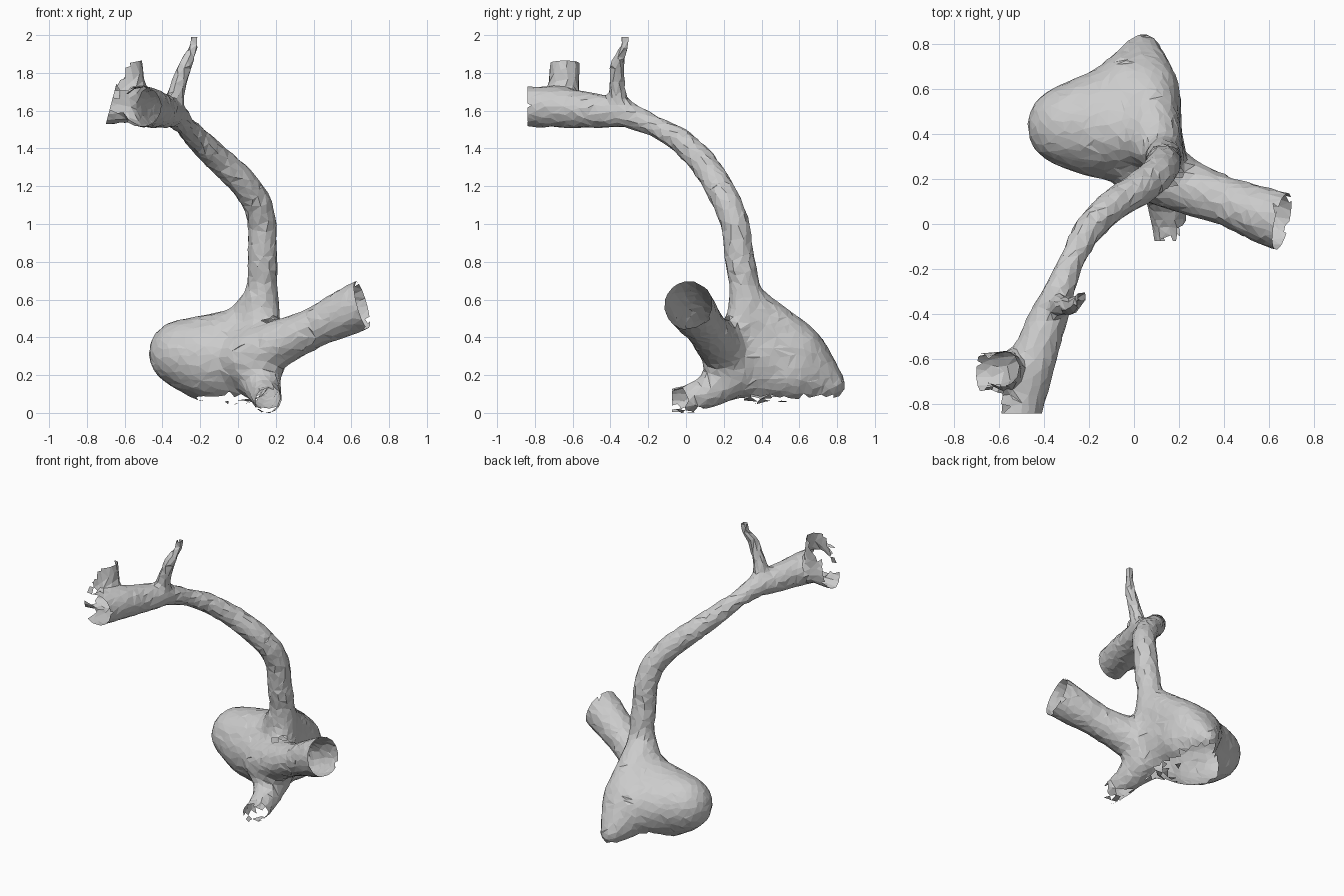
import bpy, bmesh, math, random
from mathutils import Vector

random.seed(4)
bm = bmesh.new()


def ball_points(x, y, z, r, n=110):
    pts = []
    for i in range(n):
        h = 1 - 2 * (i + 0.5) / n
        a = i * 2.399963
        s = math.sqrt(1 - h * h)
        pts.append(Vector((x + r * s * math.cos(a), y + r * s * math.sin(a), z + r * h)))
    return pts


def hull(*balls):
    """Closed convex skin around a few balls (x, y, z, radius)."""
    verts = [bm.verts.new(p) for b in balls for p in ball_points(*b)]
    res = bmesh.ops.convex_hull(bm, input=verts)
    inner = [g for g in res["geom_interior"] if isinstance(g, bmesh.types.BMVert)]
    bmesh.ops.delete(bm, geom=inner, context='VERTS')


def tube(*balls):
    for a, b in zip(balls, balls[1:]):
        hull(a, b)


# swollen sac: left lobe, belly, back
hull((-0.295, 0.435, 0.325, 0.185), (-0.15, 0.43, 0.295, 0.233), (-0.04, 0.53, 0.29, 0.20),
     (0.05, 0.4, 0.42, 0.155), (0.0, 0.4, 0.24, 0.195), (0.07, 0.32, 0.3, 0.15),
     (0.06, 0.58, 0.34, 0.15))
# pointed back tip
hull((0.04, 0.775, 0.155, 0.08), (-0.02, 0.57, 0.30, 0.19), (0.07, 0.6, 0.34, 0.135),
     (0.05, 0.55, 0.22, 0.16))
# neck shoulder
hull((0.12, 0.31, 0.63, 0.085), (0.05, 0.42, 0.43, 0.155), (0.06, 0.56, 0.38, 0.14))

# long curved vessel
tube((0.12, 0.32, 0.5, 0.11), (0.13, 0.31, 0.68, 0.085), (0.13, 0.28, 0.85, 0.079),
     (0.13, 0.265, 1.0, 0.078), (0.105, 0.22, 1.12, 0.078), (0.02, 0.155, 1.24, 0.077),
     (-0.10, 0.08, 1.35, 0.072), (-0.21, -0.03, 1.455, 0.066), (-0.28, -0.17, 1.53, 0.055),
     (-0.34, -0.32, 1.595, 0.072), (-0.39, -0.44, 1.605, 0.09), (-0.47, -0.66, 1.625, 0.108),
     (-0.53, -0.89, 1.635, 0.108))

# thin upright twig
tube((-0.34, -0.35, 1.62, 0.055), (-0.325, -0.365, 1.72, 0.045), (-0.275, -0.365, 1.86, 0.037),
     (-0.235, -0.325, 1.95, 0.025), (-0.225, -0.32, 2.05, 0.024))

# flared side mouth
hull((-0.48, -0.64, 1.64, 0.085), (-0.70, -0.66, 1.62, 0.085), (-0.70, -0.66, 1.68, 0.08))
hull((-0.57, -0.65, 1.68, 0.085), (-0.585, -0.64, 1.87, 0.08))

# right hand vessel
tube((0.05, 0.26, 0.3, 0.16), (0.2, 0.18, 0.37, 0.13), (0.4, 0.105, 0.46, 0.107),
     (0.6, 0.03, 0.555, 0.128), (0.76, -0.02, 0.63, 0.135))

# low front stub
tube((0.1, 0.26, 0.22, 0.13), (0.145, 0.1, 0.11, 0.09), (0.155, 0.0, 0.08, 0.075),
     (0.155, -0.13, 0.07, 0.058))

bmesh.ops.recalc_face_normals(bm, faces=bm.faces)
mesh = bpy.data.meshes.new("vessel_skin")
bm.to_mesh(mesh)
bm.free()
vessel = bpy.data.objects.new("vessel_skin", mesh)
bpy.context.collection.objects.link(vessel)


def bake():
    dg = bpy.context.evaluated_depsgraph_get()
    baked = bpy.data.meshes.new_from_object(vessel.evaluated_get(dg))
    vessel.modifiers.clear()
    vessel.data = baked
    work = bmesh.new()
    work.from_mesh(baked)
    return work


# fuse and soften the skin, the sac more than the thin vessels
rm = vessel.modifiers.new("fuse", 'REMESH')
rm.mode = 'VOXEL'
rm.voxel_size = 0.018
sm = vessel.modifiers.new("soften", 'SMOOTH')
sm.factor = 0.5
sm.iterations = 6
bm = bake()
sac = [v for v in bm.verts if v.co.z < 0.75 and v.co.x < 0.4 and v.co.y > 0.05]
for i in range(18):
    bmesh.ops.smooth_vert(bm, verts=sac, factor=0.5, use_axis_x=True, use_axis_y=True, use_axis_z=True)
# slightly lumpy surface, so the facets come out even
for v in bm.verts:
    v.co += Vector([random.uniform(-0.003, 0.003) for _ in range(3)])
bm.to_mesh(vessel.data)
bm.free()
dc = vessel.modifiers.new("facet", 'DECIMATE')
dc.ratio = 0.12
bm = bake()

# open tube ends: (point on cut, outward direction, reach)
cuts = [((-0.5, -0.82, 1.63), (0, -1, 0), 0.25),
        ((0.64, 0.02, 0.57), (0.93, -0.2, 0.25), 0.3),
        ((0.155, -0.055, 0.08), (0, -1, 0), 0.16),
        ((-0.65, -0.65, 1.65), (-0.95, 0, 0.25), 0.22),
        ((-0.56, -0.65, 1.845), (-0.2, 0, 1), 0.13),
        ((-0.225, -0.32, 1.98), (0, 0, 1), 0.1)]
for p, n, reach in cuts:
    p, n = Vector(p), Vector(n).normalized()
    near = [f for f in bm.faces if (f.calc_center_median() - p).length < reach]
    geom = list({g for f in near for g in (*f.verts, *f.edges, f)})
    bmesh.ops.bisect_plane(bm, geom=geom, plane_co=p + n * 0.02, plane_no=n)
    gone = [f for f in bm.faces
            if (f.calc_center_median() - p).length < reach
            and (f.calc_center_median() - p).dot(n) > random.choice((0.01, 0.02, 0.02))]
    bmesh.ops.delete(bm, geom=gone, context='FACES')

# torn patches: (centre, radii, share of faces lost)
tears = [((-0.03, 0.48, 0.05), (0.22, 0.32, 0.08), 0.9),
         ((-0.13, 0.56, 0.08), (0.17, 0.17, 0.09), 1.0),
         ((0.01, 0.72, 0.06), (0.11, 0.13, 0.07), 1.0),
         ((0.23, -0.05, 0.08), (0.05, 0.07, 0.07), 1.0),
         ((0.15, 0.0, 0.02), (0.07, 0.16, 0.035), 0.8),
         ((-0.65, -0.65, 1.84), (0.09, 0.12, 0.11), 1.0),
         ((-0.62, -0.81, 1.64), (0.07, 0.09, 0.1), 1.0),
         ((0.15, 0.2, 0.52), (0.06, 0.06, 0.04), 0.4)]
for c, r, share in tears:
    def inside(f):
        d = f.calc_center_median() - Vector(c)
        return sum((d[i] / r[i]) ** 2 for i in range(3)) < 1
    gone = [f for f in bm.faces if inside(f) and random.random() < share]
    bmesh.ops.delete(bm, geom=gone, context='FACES')

bmesh.ops.triangulate(bm, faces=bm.faces)
for f in bm.faces:
    f.smooth = False
# stand on the floor
low = min(v.co.z for v in bm.verts)
bmesh.ops.translate(bm, verts=bm.verts, vec=(0, 0, -min(low, 0.02)))
bm.to_mesh(vessel.data)
bm.free()
